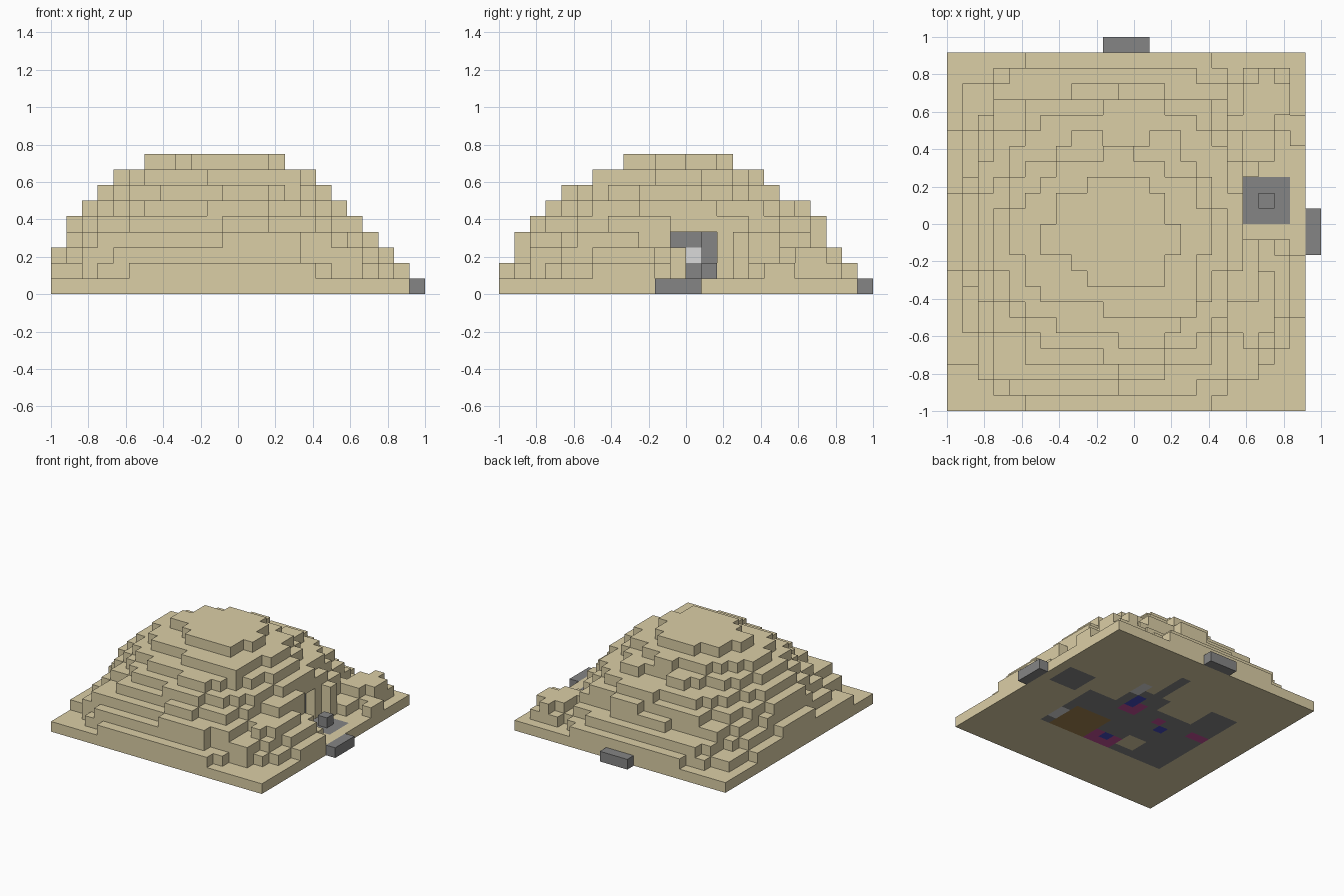
import bpy
import bmesh
from mathutils import Vector

default_cube = bpy.data.objects.get("Cube")
if default_cube:
    bpy.data.objects.remove(default_cube, do_unlink=True)

UNIT = 1 / 12  # edge of one block


def make_material(name, red, green, blue):
    mat = bpy.data.materials.new(name)
    mat.use_nodes = True
    colour = (red, green, blue, 1)
    mat.diffuse_color = colour
    mat.node_tree.nodes["Principled BSDF"].inputs["Base Color"].default_value = colour
    return mat


materials = {
    "sand": make_material("sand", .71, .62, .38),
    "stone": make_material("stone grey", .235, .235, .235),
    "pale": make_material("pale grey", .7, .7, .7),
    "wood": make_material("wood brown", .37, .23, .08),
    "pink": make_material("carpet pink", .55, .08, .32),
    "blue": make_material("deep blue", .06, .07, .53),
}
names = list(materials)


def fill(cells, kind, level, *rects):
    """Fill rectangles (x start, x end, y start, y end) of one level with blocks."""
    for x0, x1, y0, y1 in rects:
        for x in range(x0, x1):
            for y in range(y0, y1):
                cells[x, y, level] = kind


def build(name, cells):
    """Skin a set of blocks with its outer faces and merge flat areas."""
    bm = bmesh.new()
    for cell, kind in cells.items():
        for axis in range(3):
            for side in (0, 1):
                neighbour = list(cell)
                neighbour[axis] += 2 * side - 1
                if tuple(neighbour) in cells:
                    continue
                u, v = (axis + 1) % 3, (axis + 2) % 3
                corners = []
                for a, b in ((0, 0), (1, 0), (1, 1), (0, 1)):
                    p = Vector(cell)
                    p[axis] += side
                    p[u] += a
                    p[v] += b
                    corners.append(bm.verts.new(p * UNIT - Vector((1, 1, 0))))
                if not side:
                    corners.reverse()
                bm.faces.new(corners).material_index = names.index(kind)
    bmesh.ops.remove_doubles(bm, verts=bm.verts, dist=UNIT / 100)
    bmesh.ops.dissolve_limit(bm, angle_limit=.01, verts=bm.verts, edges=bm.edges,
                             delimit={"MATERIAL"})
    mesh = bpy.data.meshes.new(name)
    bm.to_mesh(mesh)
    bm.free()
    for mat in materials.values():
        mesh.materials.append(mat)
    obj = bpy.data.objects.new(name, mesh)
    bpy.context.collection.objects.link(obj)


# Base slab with the room floor showing on its underside
base = {}
fill(base, "sand", 0, (0, 23, 0, 23))
fill(base, "stone", 0, (19, 22, 12, 15), (4, 13, 6, 14), (4, 7, 14, 17),
     (11, 15, 13, 16), (12, 13, 16, 20), (12, 18, 10, 13), (17, 18, 6, 10))
fill(base, "sand", 0, (8, 10, 7, 9))
fill(base, "wood", 0, (13, 17, 6, 10))
fill(base, "pink", 0, (10, 13, 6, 8), (4, 6, 12, 13), (12, 14, 12, 14), (9, 10, 12, 13))
fill(base, "blue", 0, (11, 12, 7, 8), (8, 9, 11, 12), (13, 14, 13, 15))
fill(base, "pale", 0, (14, 15, 15, 17), (17, 18, 7, 9))
build("base_slab", base)

# Stepped hill, one call per level
hill = {}
fill(hill, "sand", 1, (2, 20, 2, 21), (5, 17, 0, 23), (3, 18, 1, 22), (1, 2, 3, 21),
     (0, 1, 3, 18), (20, 21, 3, 11), (21, 22, 4, 11), (22, 23, 6, 10))
fill(hill, "sand", 2, (2, 20, 2, 19), (4, 16, 1, 22), (3, 18, 19, 21), (0, 2, 9, 14),
     (1, 2, 5, 18), (20, 21, 4, 11), (21, 22, 6, 10))
fill(hill, "sand", 3, (11, 16, 1, 2), (3, 18, 2, 20), (2, 19, 5, 18), (1, 2, 8, 15),
     (19, 20, 4, 11), (20, 21, 5, 9), (8, 14, 20, 21))
fill(hill, "sand", 4, (11, 14, 2, 21), (5, 17, 3, 20), (3, 18, 5, 18), (2, 19, 7, 16),
     (1, 2, 9, 14), (19, 20, 7, 11))
fill(hill, "sand", 5, (10, 14, 3, 20), (6, 16, 4, 19), (5, 17, 5, 18), (4, 18, 6, 17),
     (2, 19, 9, 14), (3, 18, 7, 15))
fill(hill, "sand", 6, (11, 14, 4, 5), (7, 15, 5, 17), (5, 16, 6, 16), (4, 17, 7, 15),
     (3, 18, 9, 13), (8, 10, 17, 18), (13, 15, 17, 18))
fill(hill, "sand", 7, (4, 17, 10, 13), (5, 16, 8, 14), (6, 16, 7, 15), (10, 16, 6, 8),
     (7, 14, 8, 16), (10, 12, 16, 17))
fill(hill, "sand", 8, (6, 15, 10, 12), (7, 14, 12, 14), (8, 14, 9, 10), (9, 14, 8, 9),
     (9, 13, 14, 15))

# Clear the entrance hollow and passage, then add the side wall
for block in list(hill):
    x, y, z = block
    passage = x > 16 and z < 4 and (y in (12, 13) or (y == 11 and z == 3))
    if x > 18 and 10 < y < 18 or passage:
        del hill[block]
fill(hill, "sand", 1, (19, 20, 15, 18))
for level in (2, 3):
    fill(hill, "sand", level, (19, 20, 15, 16))

# Stone frame set back in the passage, with a pale pane
for level in (1, 2, 3):
    fill(hill, "stone", level, (17, 18, 13, 14))
fill(hill, "stone", 3, (16, 17, 11, 13))
fill(hill, "stone", 1, (16, 17, 12, 13))
fill(hill, "pale", 2, (16, 17, 12, 13))
build("stepped_hill", hill)

# Small mound beside the entrance
mound = {}
fill(mound, "sand", 1, (19, 22, 18, 22), (22, 23, 17, 19), (19, 21, 16, 18))
fill(mound, "sand", 2, (19, 22, 19, 21), (20, 21, 18, 22))
build("side_mound", mound)

# Stone post and the two edge steps
for name, rect in (("entrance_post", (20, 21, 13, 14)), ("side_step", (23, 24, 10, 13)),
                   ("back_step", (10, 13, 23, 24))):
    part = {}
    fill(part, "stone", int(name == "entrance_post"), rect)
    build(name, part)
